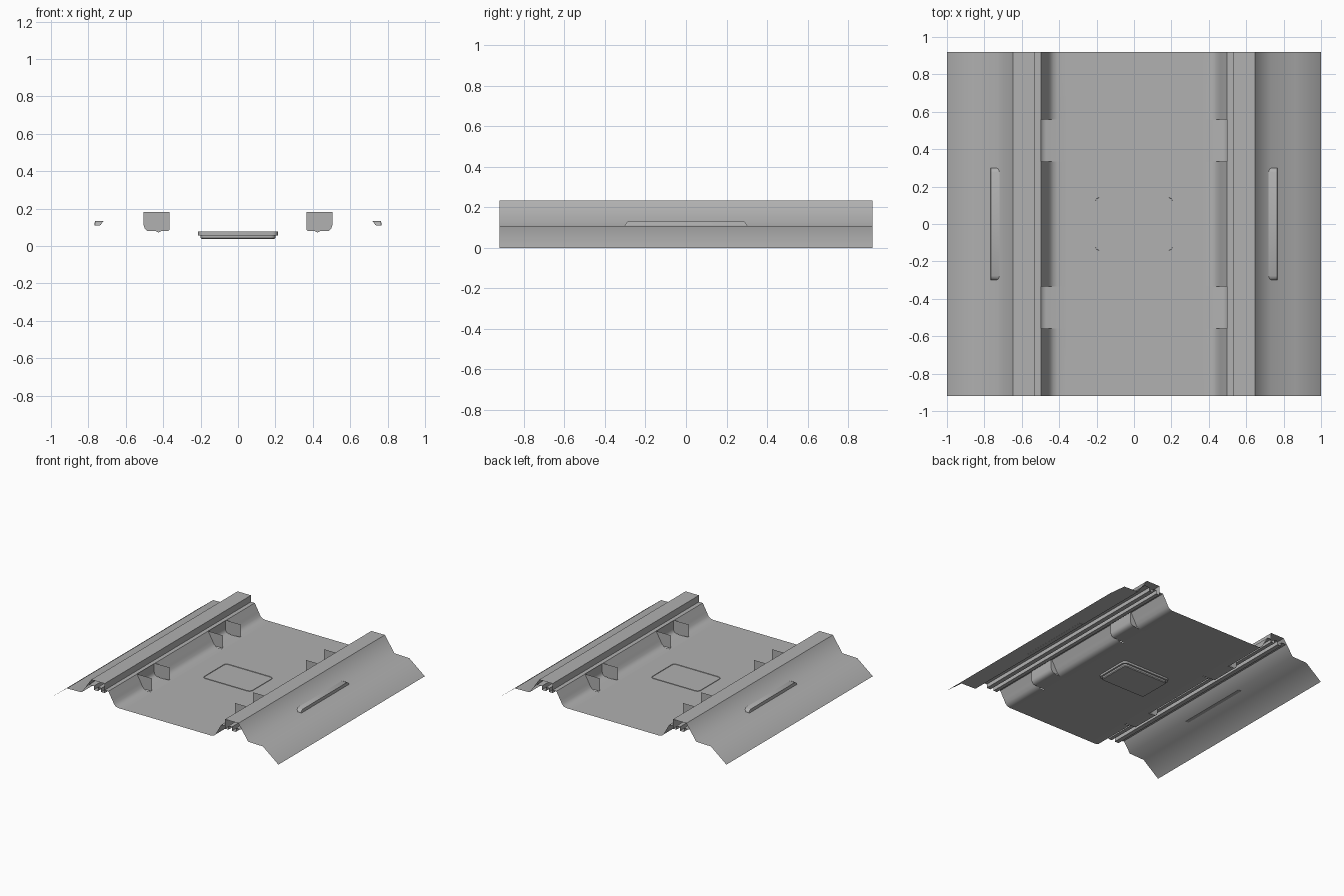
import bpy, bmesh, math

if "Cube" in bpy.data.objects:
    bpy.data.objects.remove(bpy.data.objects["Cube"])

L = 0.92      # half length along y
F = 0.073     # floor height

steel = bpy.data.materials.new("dark_grey")
steel.diffuse_color = (0.44, 0.44, 0.44, 1)
steel.use_nodes = True
steel.node_tree.nodes["Principled BSDF"].inputs["Base Color"].default_value = steel.diffuse_color


def finish(name, bm, angle=30):
    bmesh.ops.remove_doubles(bm, verts=bm.verts, dist=1e-5)
    me = bpy.data.meshes.new(name)
    bm.to_mesh(me)
    bm.free()
    me.materials.append(steel)
    ob = bpy.data.objects.new(name, me)
    bpy.context.collection.objects.link(ob)
    bpy.context.view_layer.objects.active = ob
    ob.select_set(True)
    bpy.ops.object.shade_smooth_by_angle(angle=math.radians(angle))
    ob.select_set(False)
    return ob


def strip(bm, profile, y0, y1, side):
    """Sweep an open x-z profile along y on one side."""
    a = [bm.verts.new((side * x, y0, z)) for x, z in profile]
    b = [bm.verts.new((side * x, y1, z)) for x, z in profile]
    for i in range(len(a) - 1):
        f = [a[i], a[i + 1], b[i + 1], b[i]]
        bm.faces.new(f if side > 0 else f[::-1])


def loft(bm, rings, caps=(True, True)):
    """Join closed rings of points, optionally capping the ends."""
    vs = [[bm.verts.new(p) for p in r] for r in rings]
    n = len(vs[0])
    for a, b in zip(vs, vs[1:]):
        for i in range(n):
            bm.faces.new((a[i], a[(i + 1) % n], b[(i + 1) % n], b[i]))
    if caps[0]:
        bm.faces.new(vs[0][::-1])
    if caps[1]:
        bm.faces.new(vs[-1])


def rounded_rect(hx, hy, r, z, n=4):
    pts = []
    for k, (sx, sy) in enumerate([(1, 1), (-1, 1), (-1, -1), (1, -1)]):
        for i in range(n + 1):
            t = math.radians(90 * k + 90 * i / n)
            pts.append((sx * (hx - r) + r * math.cos(t), sy * (hy - r) + r * math.sin(t), z))
    return pts


# Cross-sections for one side
flap = [(0.53, 0.16), (0.53, 0.235), (0.648, 0.235), (0.733, 0.112), (0.863, 0.108), (1.0, 0.0)]
corrugation = [(0.497, 0.183), (0.53, 0.183), (0.53, 0.16), (0.56, 0.16), (0.56, 0.19),
               (0.59, 0.19), (0.59, 0.16), (0.625, 0.16), (0.625, 0.19), (0.67, 0.19)]
wall = [(0.365, F), (0.41, F), (0.432, 0.08), (0.448, 0.095), (0.46, 0.118), (0.497, 0.183)]
bay = [(0.365, F), (0.40, 0.077), (0.47, 0.08), (0.488, 0.085), (0.498, 0.096), (0.503, 0.112), (0.503, 0.183)]
bays = [(-0.56, -0.335), (0.335, 0.56)]

# Floor
bm = bmesh.new()
bm.faces.new([bm.verts.new(p) for p in ((-0.365, -L, F), (0.365, -L, F), (0.365, L, F), (-0.365, L, F))])
for s in (-1, 1):
    ys = [-L, bays[0][0], bays[0][1], bays[1][0], bays[1][1], L]
    for i in range(5):
        strip(bm, bay if i % 2 else wall, ys[i], ys[i + 1], s)
finish("floor_pan", bm, 40)

# Side rails, outer flaps and the folded underside of the rails
bm = bmesh.new()
for s in (-1, 1):
    strip(bm, flap, -L, L, s)
finish("side_rails", bm, 54.5)
bm = bmesh.new()
for s in (-1, 1):
    strip(bm, corrugation, -L, L, s)
finish("rail_folds", bm)

# Upright plates closing the bays
bm = bmesh.new()
plate = [(0.365, 0.183), (0.365, 0.09), (0.372, 0.081), (0.41, 0.08), (0.425, F), (0.44, 0.08),
         (0.485, 0.081), (0.498, 0.092), (0.504, 0.11), (0.504, 0.183)]
for s in (-1, 1):
    for pair in bays:
        for y in pair:
            bm.faces.new([bm.verts.new((s * x, y, z)) for x, z in plate])
finish("bay_plates", bm)

# Stepped hatch under the floor with a thin rim showing above it
bm = bmesh.new()
loft(bm, [rounded_rect(0.195, 0.13, 0.02, 0.038), rounded_rect(0.20, 0.135, 0.025, 0.044),
          rounded_rect(0.20, 0.135, 0.025, 0.057), rounded_rect(0.214, 0.149, 0.03, 0.057),
          rounded_rect(0.214, 0.149, 0.03, 0.077), rounded_rect(0.207, 0.142, 0.025, 0.077),
          rounded_rect(0.206, 0.141, 0.025, F - 0.002)], (True, False))
finish("floor_hatch", bm)

# Handle ridges on the outer slopes
for s, name in ((-1, "left_handle"), (1, "right_handle")):
    bm = bmesh.new()
    rings = []
    for y, top in ((-0.3, 0.114), (-0.292, 0.127), (-0.277, 0.134),
                   (0.277, 0.134), (0.292, 0.127), (0.3, 0.114)):
        slope_x = 0.733 - (top - 0.115) * 0.71
        rings.append([(s * 0.738, y, 0.11), (s * slope_x, y, top),
                      (s * 0.765, y, top), (s * 0.768, y, 0.11)])
    loft(bm, rings)
    bmesh.ops.recalc_face_normals(bm, faces=bm.faces)
    finish(name, bm, 40)
